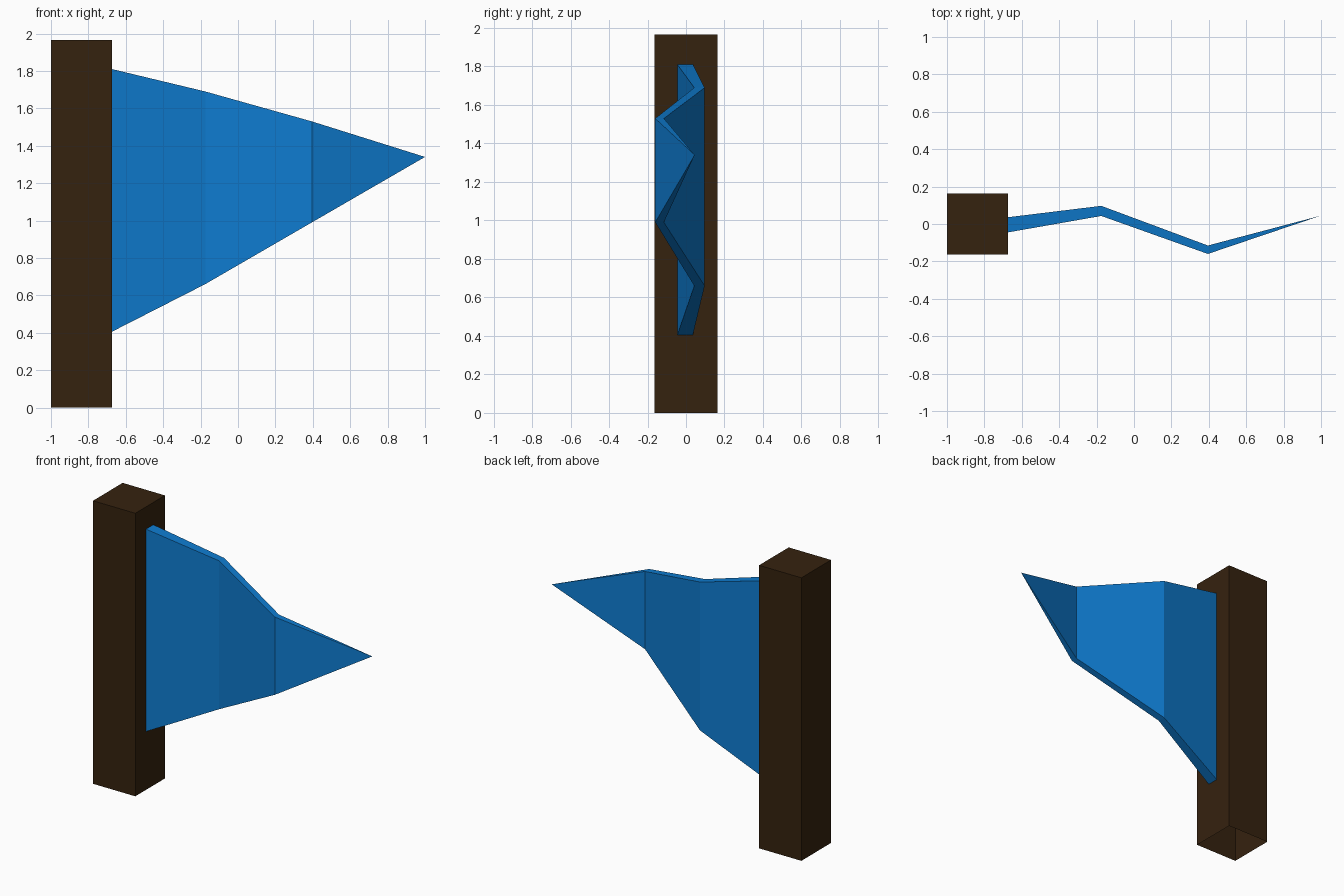
import bpy, bmesh

if "Cube" in bpy.data.objects:
    bpy.data.objects.remove(bpy.data.objects["Cube"])


def material(name, rgb):
    m = bpy.data.materials.new(name)
    m.diffuse_color = (*rgb, 1)
    m.use_nodes = True
    m.node_tree.nodes["Principled BSDF"].inputs["Base Color"].default_value = m.diffuse_color
    return m


def make_object(name, bm, mat):
    bmesh.ops.recalc_face_normals(bm, faces=bm.faces)
    mesh = bpy.data.meshes.new(name)
    bm.to_mesh(mesh)
    bm.free()
    mesh.materials.append(mat)
    bpy.context.collection.objects.link(bpy.data.objects.new(name, mesh))


brown = material("dark brown wood", (0.036, 0.016, 0.0045))
blue = material("blue cloth", (0.0045, 0.2, 0.63))

# Square pole, open underneath
bm = bmesh.new()
bmesh.ops.create_cube(bm, size=1)
for v in bm.verts:
    v.co = (v.co.x * 0.325 - 0.8375, v.co.y * 0.325, (v.co.z + 0.5) * 1.965)
bm.normal_update()
bottom = [f for f in bm.faces if f.normal.z < -0.9]
bmesh.ops.delete(bm, geom=bottom, context='FACES_ONLY')
make_object("pole", bm, brown)

# Waving pennant: rectangular sections (x, front y, back y, bottom z, top z)
sections = [(-0.675, -0.045, 0.036, 0.405, 1.81),
            (-0.175, 0.043, 0.097, 0.66, 1.69),
            (0.395, -0.16, -0.115, 0.99, 1.53)]
bm = bmesh.new()
rings = [[bm.verts.new(p) for p in ((x, f, b), (x, k, b), (x, k, t), (x, f, t))]
         for x, f, k, b, t in sections]
tip = bm.verts.new((1.0, 0.045, 1.34))
for i in range(4):
    j = (i + 1) % 4
    for a, b in zip(rings, rings[1:]):
        bm.faces.new((a[i], a[j], b[j], b[i]))
    bm.faces.new((rings[-1][i], rings[-1][j], tip))
make_object("pennant", bm, blue)
